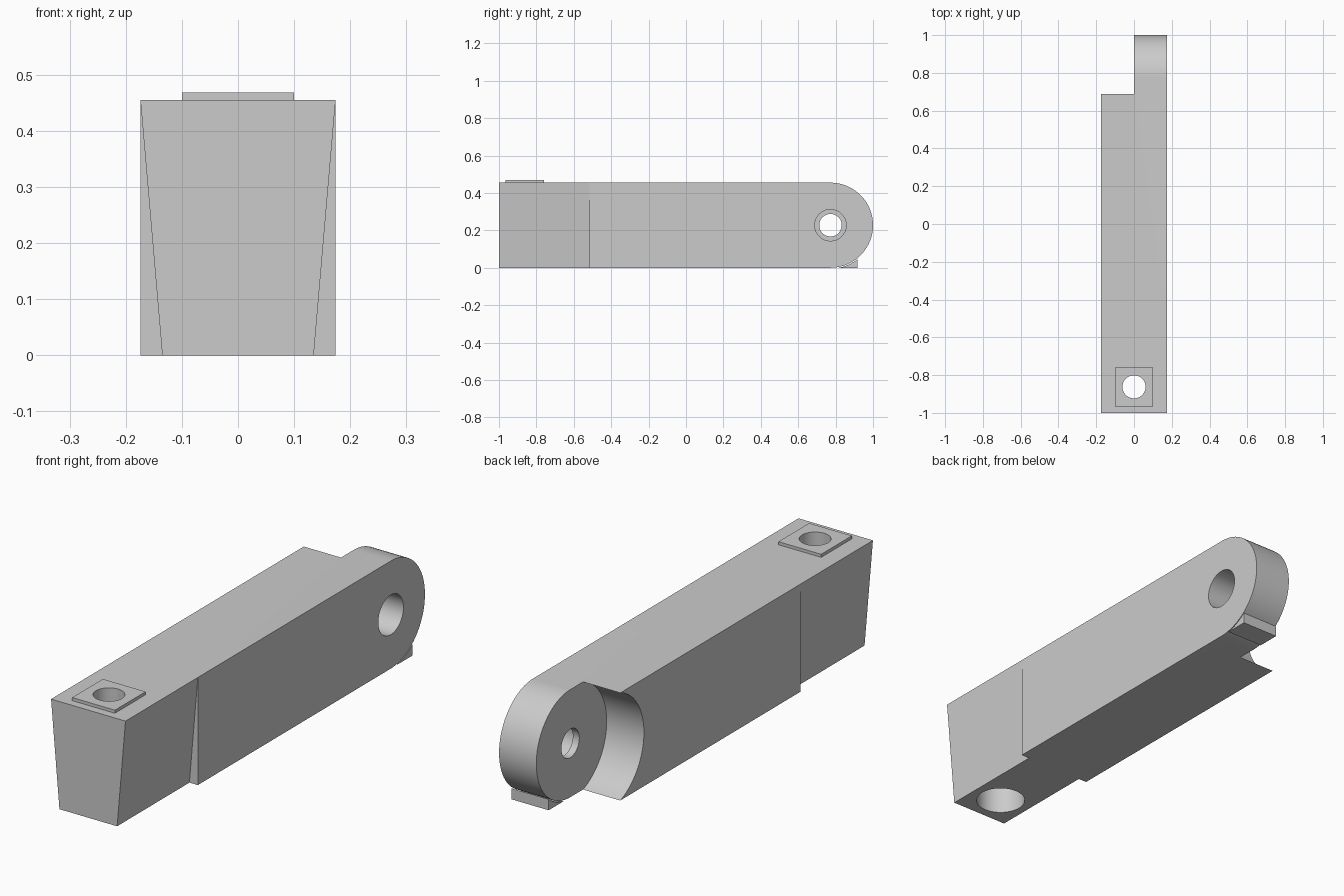
import bpy, bmesh, math
from mathutils import Vector

if "Cube" in bpy.data.objects:
    bpy.data.objects.remove(bpy.data.objects["Cube"])

HALF_W, HEIGHT = 0.174, 0.455
R = HEIGHT / 2                      # tongue radius
PIVOT_Y, NOSE_Y = 1 - R, -0.517
HOLE_Y = -0.862

grey = bpy.data.materials.new("grey plastic")
grey.use_nodes = True
colour = (0.6, 0.6, 0.6, 1)
grey.diffuse_color = colour
grey.node_tree.nodes["Principled BSDF"].inputs["Base Color"].default_value = colour


def prism(name, points, offset):
    """Extrude a flat outline of 3D points along an offset."""
    bm = bmesh.new()
    face = bm.faces.new([bm.verts.new(p) for p in points])
    out = bmesh.ops.extrude_face_region(bm, geom=[face])
    moved = [v for v in out["geom"] if isinstance(v, bmesh.types.BMVert)]
    bmesh.ops.translate(bm, verts=moved, vec=Vector(offset))
    bmesh.ops.recalc_face_normals(bm, faces=bm.faces)
    mesh = bpy.data.meshes.new(name)
    bm.to_mesh(mesh)
    bm.free()
    mesh.materials.append(grey)
    obj = bpy.data.objects.new(name, mesh)
    bpy.context.collection.objects.link(obj)
    return obj


def arc(radius, start, end, steps):
    """Points of an arc around the pivot, in the side plane."""
    angles = [math.radians(start + (end - start) * i / steps) for i in range(steps + 1)]
    return [(PIVOT_Y + radius * math.cos(a), R + radius * math.sin(a)) for a in angles]


def side_prism(name, outline, x0, x1):
    return prism(name, [(x0, y, z) for y, z in outline], (x1 - x0, 0, 0))


def pivot_cylinder(name, radius, x0, x1):
    return side_prism(name, arc(radius, 0, 360, 64)[:-1], x0, x1)


def upright_cylinder(name, radius, z0, z1):
    angles = [math.tau * i / 64 for i in range(64)]
    ring = [(radius * math.cos(a), HOLE_Y + radius * math.sin(a), z0) for a in angles]
    return prism(name, ring, (0, 0, z1 - z0))


def combine(target, tool, operation):
    mod = target.modifiers.new(operation.title(), 'BOOLEAN')
    mod.operation, mod.object, mod.solver = operation, tool, 'EXACT'
    bpy.context.view_layer.objects.active = target
    bpy.ops.object.modifier_apply(modifier=mod.name)
    bpy.data.objects.remove(tool)


# Arm with a rounded back end
arm = side_prism("arm", [(-1, 0)] + arc(R, -90, 90, 48) + [(-1, HEIGHT)], -HALF_W, HALF_W)

# Raised square pad around the vertical hole
pad = prism("pad", [(-0.1, -0.965, 0.4), (0.1, -0.965, 0.4),
                    (0.1, -0.76, 0.4), (-0.1, -0.76, 0.4)], (0, 0, 0.068))
combine(arm, pad, 'UNION')

# Clearance pocket leaves a half-width tongue
combine(arm, pivot_cylinder("pocket_cutter", 0.243, -0.3, 0), 'DIFFERENCE')

# Nose sides taper inward toward the bottom
for s in (-1, 1):
    wedge = [(s * HALF_W, -1.1, HEIGHT), (s * 0.1306, -1.1, -0.05),
             (s * 0.3, -1.1, -0.05), (s * 0.3, -1.1, HEIGHT)]
    combine(arm, prism("taper_cutter", wedge, (0, NOSE_Y + 1.1, 0)), 'DIFFERENCE')

# Stepped holes through the nose and the tongue
for tool in (upright_cylinder("screw_hole", 0.061, -0.1, 0.6),
             upright_cylinder("screw_counterbore", 0.1, -0.1, 0.39),
             pivot_cylinder("pivot_hole", 0.06, -0.1, 0.3),
             pivot_cylinder("pivot_counterbore", 0.084, 0.03, 0.3)):
    combine(arm, tool, 'DIFFERENCE')

# Small foot under the tongue, following its curve with a thin gap
gap_r = 0.232
start = -math.degrees(math.acos(0.145 / gap_r))
end = -math.degrees(math.asin(R / gap_r))
foot = side_prism("foot", arc(gap_r, start, end, 10) + [(PIVOT_Y + 0.145, 0)], 0, HALF_W)

for obj in (arm, foot):
    bpy.ops.object.select_all(action='DESELECT')
    obj.select_set(True)
    bpy.context.view_layer.objects.active = obj
    bpy.ops.object.shade_smooth_by_angle(angle=math.radians(30))
